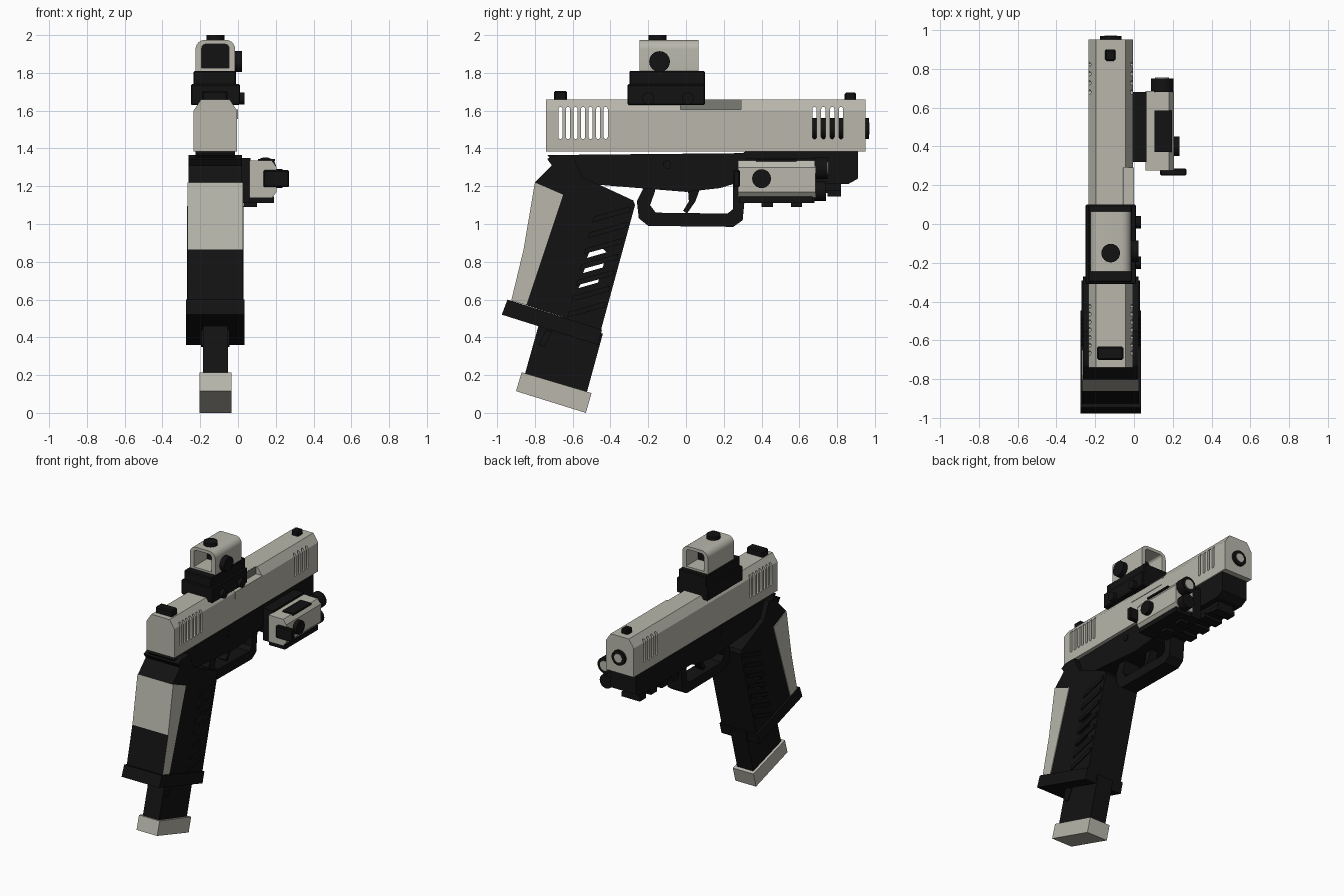
import bpy, bmesh, math
from mathutils import Vector

cube = bpy.data.objects.get("Cube")
if cube:
    bpy.data.objects.remove(cube, do_unlink=True)

CX = -0.12  # centre line of the body


def material(name, rgb, rough=0.6):
    m = bpy.data.materials.new(name)
    m.use_nodes = True
    m.diffuse_color = (*rgb, 1)
    node = m.node_tree.nodes["Principled BSDF"]
    node.inputs["Base Color"].default_value = (*rgb, 1)
    node.inputs["Roughness"].default_value = rough
    return m


GREY = material("warm light grey", (0.48, 0.47, 0.41))
BLACK = material("matte black", (0.006, 0.006, 0.006))
DARK = material("port dark grey", (0.2, 0.2, 0.18))


def prism(name, pts, lo, hi, mat, axis="x", bevel=0):
    """Extrude a flat profile between lo and hi along one axis."""
    place = {"x": lambda u, v, w: (w, u, v),
             "y": lambda u, v, w: (u, w, v),
             "z": lambda u, v, w: (u, v, w)}[axis]
    bm = bmesh.new()
    face = bm.faces.new([bm.verts.new(place(u, v, lo)) for u, v in pts])
    new = bmesh.ops.extrude_face_region(bm, geom=[face])["geom"]
    bmesh.ops.translate(bm, vec=Vector(place(0, 0, hi - lo)),
                        verts=[g for g in new if isinstance(g, bmesh.types.BMVert)])
    bmesh.ops.recalc_face_normals(bm, faces=bm.faces)
    if bevel:
        bmesh.ops.bevel(bm, geom=list(bm.edges), offset=bevel, segments=1, affect="EDGES")
    mesh = bpy.data.meshes.new(name)
    bm.to_mesh(mesh)
    bm.free()
    mesh.materials.append(mat)
    ob = bpy.data.objects.new(name, mesh)
    bpy.context.collection.objects.link(ob)
    return ob


def body(name, pts, half, mat, bevel=0):
    return prism(name, pts, CX - half, CX + half, mat, "x", bevel)


def box(name, x, y, z, mat, bevel=0):
    return prism(name, [(y[0], z[0]), (y[1], z[0]), (y[1], z[1]), (y[0], z[1])],
                 x[0], x[1], mat, "x", bevel)


def ring(u, v, r, n=24):
    return [(u + r * math.cos(math.tau * i / n), v + r * math.sin(math.tau * i / n))
            for i in range(n)]


def disc(name, u, v, r, lo, hi, mat, axis):
    return prism(name, ring(u, v, r), lo, hi, mat, axis)


def capsule(u, z0, z1, r, n=6):
    top = [(u + r * math.cos(math.pi * i / n), z1 - r + r * math.sin(math.pi * i / n))
           for i in range(n + 1)]
    return top + [(2 * u - a, z0 + z1 - b) for a, b in top]


def cut(ob, cutters):
    """Subtract the cutters, bake the result and remove them."""
    for c in cutters:
        c.hide_render = True
        mod = ob.modifiers.new("cut", "BOOLEAN")
        mod.operation, mod.solver, mod.object = "DIFFERENCE", "EXACT", c
    bpy.context.view_layer.update()
    graph = bpy.context.evaluated_depsgraph_get()
    mesh = bpy.data.meshes.new_from_object(ob.evaluated_get(graph))
    ob.modifiers.clear()
    ob.data = mesh
    for c in cutters:
        bpy.data.objects.remove(c, do_unlink=True)


# Slide with chamfered top, vents, ejection port and bore
profile = [(-0.115, 1.385), (0.115, 1.385), (0.115, 1.6), (0.075, 1.66),
           (-0.075, 1.66), (-0.115, 1.6)]
slide = prism("slide", [(CX + u, v) for u, v in profile], -0.74, 0.95, GREY, "y")
vents = [-0.665 + 0.04 * i for i in range(7)] + [0.68 + 0.047 * i for i in range(4)]
cutters = [body("vent_cutter", capsule(y, 1.45, 1.62, 0.011), 0.3, GREY) for y in vents]
cutters.append(box("port_cutter", (-0.06, 0.1), (-0.03, 0.29), (1.605, 1.8), GREY))
cut(slide, cutters)
box("port_wall", (-0.062, -0.055), (-0.03, 0.29), (1.605, 1.659), DARK)
box("port_lip", (-0.02, -0.001), (-0.03, 0.29), (1.555, 1.605), GREY)
disc("barrel", CX, 1.505, 0.055, 0.6, 0.968, BLACK, "y")
disc("bore", CX, 1.505, 0.032, 0.96, 0.971, GREY, "y")
box("front_sight", (-0.15, -0.095), (0.84, 0.9), (1.65, 1.697), BLACK, 0.008)
box("rear_sight", (-0.19, -0.055), (-0.7, -0.63), (1.65, 1.705), BLACK, 0.008)

# Optic mount and clamp bolts
box("optic_clamp", (-0.25, 0.01), (-0.31, 0.10), (1.63, 1.74), BLACK, 0.006)
box("optic_riser", (-0.235, -0.01), (-0.30, 0.10), (1.72, 1.81), BLACK, 0.006)
for y in (-0.2, 0.01):
    disc("clamp_bolt", y, 1.665, 0.032, 0.0, 0.035, BLACK, "x")

# Optic housing: rounded tube with a lens across the middle


def arch(half, bottom, top, r, n=6):
    right = [(half - r + r * math.cos(a), top - r + r * math.sin(a))
             for a in (math.pi / 2 * i / n for i in range(n + 1))]
    pts = [(half, bottom)] + right + [(-u, v) for u, v in reversed(right)] + [(-half, bottom)]
    return [(CX + u, v) for u, v in pts]


optic = prism("optic_housing", arch(0.105, 1.805, 1.975, 0.05), -0.245, 0.065, GREY, "y")
cut(optic, [prism("window_cutter", arch(0.072, 1.825, 1.952, 0.02), -0.5, 0.5, GREY, "y")])
prism("optic_lens", arch(0.075, 1.82, 1.955, 0.02), -0.09, -0.07, BLACK, "y")
disc("side_dial", -0.14, 1.86, 0.055, -0.02, 0.022, BLACK, "x")
disc("top_dial", CX, -0.15, 0.048, 1.97, 2.0, BLACK, "z")

# Frame under the slide
body("frame", [(-0.735, 1.365), (0.3, 1.375), (0.32, 1.387), (0.91, 1.387), (0.91, 1.24),
               (0.86, 1.212), (0.26, 1.215), (0.18, 1.19), (0, 1.17), (-0.43, 1.205),
               (-0.6, 1.22)], 0.105, BLACK)
box("accessory_rail", (-0.185, -0.055), (0.3, 0.82), (1.165, 1.22), BLACK)
for i in range(4):
    box("rail_tooth", (-0.195, -0.045), (0.36 + 0.13 * i, 0.43 + 0.13 * i), (1.145, 1.18), BLACK)
for x in (-0.228, -0.015):
    disc("frame_pin", -0.1, 1.315, 0.022, x, x + 0.008, BLACK, "x")

# Trigger and guard
guard = body("trigger_guard", [(-0.22, 1.2), (-0.26, 1.12), (-0.25, 1.03), (-0.2, 0.99),
                               (0.25, 0.985), (0.3, 1.02), (0.32, 1.23)], 0.06, BLACK)
cut(guard, [body("guard_cutter", [(-0.14, 1.3), (-0.165, 1.17), (-0.19, 1.1), (-0.16, 1.06),
                                  (0.22, 1.055), (0.25, 1.08), (0.25, 1.3)], 0.3, BLACK)])
body("trigger", [(0.01, 1.19), (0.015, 1.12), (-0.015, 1.07), (0.005, 1.055),
                 (0.05, 1.12), (0.075, 1.19)], 0.03, BLACK)

# Grip with through slots and side ribs
grip = body("grip", [(-0.69, 1.365), (-0.735, 1.345), (-0.71, 1.31), (-0.80, 1.22),
                     (-0.65, 1.155), (-0.845, 0.57), (-0.45, 0.44), (-0.27, 1.10),
                     (-0.28, 1.125), (-0.55, 1.25), (-0.6, 1.365)], 0.142, BLACK)
slots = [[(-0.57, 0.66), (-0.465, 0.69), (-0.455, 0.735), (-0.55, 0.7)],
         [(-0.545, 0.74), (-0.44, 0.77), (-0.43, 0.81), (-0.53, 0.78)],
         [(-0.525, 0.82), (-0.42, 0.85), (-0.45, 0.88), (-0.5, 0.88)]]
cut(grip, [body("slot_cutter", s, 0.3, BLACK) for s in slots])
for i in range(7):
    z = 0.56 + 0.084 * i
    y = -0.285 - (1.11 - z) * 0.263
    body("grip_rib", [(y, z), (y + 0.005, z + 0.03), (y - 0.19, z - 0.025), (y - 0.2, z - 0.055)],
         0.15, BLACK)

# Backstrap: grey, with a black lower rear panel
strap = body("backstrap", [(-0.80, 1.22), (-0.65, 1.155), (-0.845, 0.57), (-0.925, 0.595),
                           (-0.86, 0.865)], 0.147, GREY)
strap.data.materials.append(BLACK)
for p in strap.data.polygons:
    if p.normal.y < -0.5 and p.center.z < 0.86:
        p.material_index = 1

# Flared well, magazine and base pad
body("magazine_well", [(-0.945, 0.6), (-0.975, 0.52), (-0.467, 0.36), (-0.445, 0.44)],
     0.155, BLACK)
body("magazine", [(-0.77, 0.5), (-0.86, 0.18), (-0.53, 0.09), (-0.44, 0.42)], 0.066, BLACK)
body("magazine_catch", [(-0.74, 0.44), (-0.78, 0.36), (-0.75, 0.35), (-0.71, 0.43)], 0.075, BLACK)
body("magazine_pad", [(-0.87, 0.215), (-0.9, 0.115), (-0.53, 0.0), (-0.5, 0.105)], 0.085, GREY)

# Side light: mount, housing, switches and lenses
box("light_mount", (-0.02, 0.065), (0.32, 0.68), (1.11, 1.35), BLACK)
prism("light_housing", [(0.06, 1.14), (0.18, 1.14), (0.205, 1.17), (0.205, 1.3), (0.18, 1.335),
                        (0.06, 1.335)], 0.275, 0.685, GREY, "y")
box("light_top_plate", (0.105, 0.195), (0.37, 0.585), (1.33, 1.343), BLACK)
box("light_bottom_plate", (0.06, 0.19), (0.28, 0.67), (1.11, 1.145), BLACK)
for y in (0.43, 0.585):
    box("mount_screw", (0.03, 0.1), (y - 0.03, y + 0.03), (1.09, 1.12), BLACK)
disc("light_button", 0.4, 1.24, 0.05, 0.2, 0.235, BLACK, "x")
box("light_lever", (0.135, 0.27), (0.25, 0.285), (1.195, 1.285), BLACK, 0.006)
disc("lamp_bezel", 0.145, 1.295, 0.058, 0.68, 0.75, BLACK, "y")
disc("lamp_lens", 0.145, 1.295, 0.036, 0.745, 0.754, GREY, "y")
disc("laser_bezel", 0.14, 1.175, 0.052, 0.68, 0.74, BLACK, "y")

# Smooth the round parts, keeping edges sharp
bpy.ops.object.select_all(action="DESELECT")
for ob in bpy.context.collection.objects:
    if ob.type == "MESH" and len(ob.data.polygons) > 16:
        ob.select_set(True)
        bpy.context.view_layer.objects.active = ob
bpy.ops.object.shade_smooth_by_angle(angle=math.radians(30))
